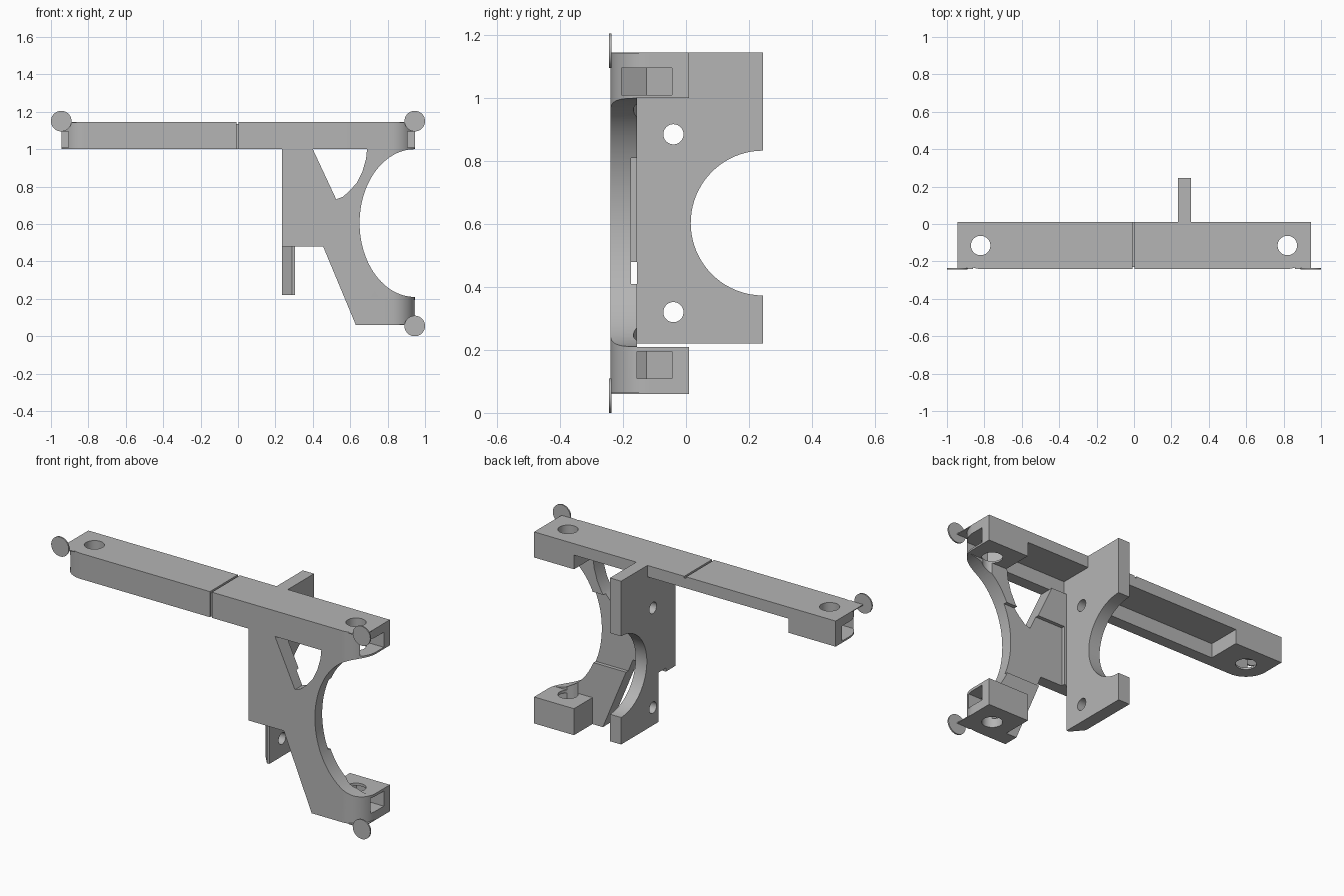
import bpy, math
from mathutils import Vector

cube = bpy.data.objects.get("Cube")
if cube:
    bpy.data.objects.remove(cube, do_unlink=True)

grey = bpy.data.materials.new("plain_grey")
grey.use_nodes = True
colour = (0.46, 0.46, 0.46, 1)
grey.diffuse_color = colour
grey.node_tree.nodes["Principled BSDF"].inputs["Base Color"].default_value = colour


def prism(name, pts, axis, lo, hi):
    """Extrude a 2D outline along the given axis."""
    place = {"x": lambda a, b, c: (c, a, b),
             "y": lambda a, b, c: (a, c, b),
             "z": lambda a, b, c: (a, b, c)}[axis]
    n = len(pts)
    verts = [place(a, b, c) for c in (lo, hi) for a, b in pts]
    faces = [list(range(n))[::-1], list(range(n, 2 * n))]
    faces += [[i, (i + 1) % n, n + (i + 1) % n, n + i] for i in range(n)]
    area = sum(pts[i - 1][0] * pts[i][1] - pts[i][0] * pts[i - 1][1] for i in range(n))
    if (area > 0) == (axis == "y"):
        faces = [f[::-1] for f in faces]
    mesh = bpy.data.meshes.new(name)
    mesh.from_pydata(verts, [], faces)
    mesh.materials.append(grey)
    ob = bpy.data.objects.new(name, mesh)
    bpy.context.collection.objects.link(ob)
    return ob


def box(name, x0, x1, y0, y1, z0, z1):
    return prism(name, [(x0, y0), (x1, y0), (x1, y1), (x0, y1)], "z", z0, z1)


def arc(cx, cy, rx, ry, start, end, steps):
    angles = [math.radians(start + (end - start) * i / steps) for i in range(steps + 1)]
    return [(cx + rx * math.cos(a), cy + ry * math.sin(a)) for a in angles]


def disc(name, cx, cy, r, axis, lo, hi):
    return prism(name, arc(cx, cy, r, r, 0, 352.5, 47), axis, lo, hi)


def cut(ob, tool, operation="DIFFERENCE"):
    mod = ob.modifiers.new("cut", "BOOLEAN")
    mod.object, mod.operation, mod.solver = tool, operation, "EXACT"
    bpy.context.view_layer.objects.active = ob
    bpy.ops.object.modifier_apply(modifier=mod.name)
    bpy.data.objects.remove(tool, do_unlink=True)


END, FRONT, BACK, R = 0.945, -0.24, 0.01, 0.125
HX, HY = END - R, FRONT + R


def rounded(x0):
    """Plan outline with a rounded front corner at the +x end."""
    return [(x0, FRONT)] + arc(HX, HY, R, R, -90, 0, 16) + [(END, BACK), (x0, BACK)]


def drill_end(ob, side, z0, z1):
    """Vertical bolt hole and side-loading nut pocket."""
    cut(ob, disc("hole", side * HX, HY, 0.052, "z", z0 - 0.3, z1 + 0.3))
    slot = [(1.1, -0.205), (0.775, -0.205), (0.728, -0.125), (0.775, -0.045), (1.1, -0.045)]
    cut(ob, prism("pocket", [(side * x, y) for x, y in slot], "z", z0, z1))


# Long top bar: rounded ends, hollowed underneath
right = rounded(0)[1:-1]
bar = prism("top_bar", right + [(-x, y) for x, y in reversed(right)], "z", 1.0, 1.145)
cut(bar, box("channel", -0.65, 0.695, -0.175, 0.2, 0.9, 1.08))
for side in (-1, 1):
    drill_end(bar, side, 1.01, 1.095)
cut(bar, box("seam_front", -0.008, 0.004, -0.3, FRONT + 0.01, 0.9, 1.2))
cut(bar, box("seam_top", -0.008, 0.004, -0.3, 0.1, 1.135, 1.2))

# Lower clamp block
block = prism("lower_block", rounded(0.695), "z", 0.06, 0.21)
drill_end(block, 1, 0.11, 0.195)

# Thin square corner sheets and round anchor discs
for name, side, z, dz in (("upper_right", -1, 1.14, 1.15),
                          ("upper_left", 1, 1.14, 1.15),
                          ("lower_left", 1, 0.06, 0.055)):
    xs = sorted((side * (HX + 0.04), side * END))
    sheet = box(name + "_corner_sheet", *xs, FRONT, HY, z, z + 0.005)
    cut(sheet, disc("hole", side * HX, HY, 0.052, "z", 0, 2))
    disc(name + "_anchor_disc", side * END, dz, 0.055, "y", FRONT - 0.004, FRONT + 0.004)

# Front web with the large curved edge and the triangular window
outline = [(0.235, 1.0), (0.235, 0.48), (0.455, 0.48), (0.63, 0.06), (END, 0.06)]
outline += arc(END, 0.605, 0.295, 0.395, 270, 90, 48)
web = prism("front_web", outline, "y", FRONT, -0.155)
window = [(0.40, 1.0), (0.525, 0.732), (0.56, 0.745), (0.595, 0.775), (0.635, 0.82),
          (0.665, 0.88), (0.685, 0.95), (0.69, 1.0)]
window = [(0.40, 1.1)] + window + [(0.69, 1.1)]
cut(web, prism("window", window, "y", -0.4, 0.1))
cut(web, box("relief", 0.32, 1.1, -0.175, 0.1, 0.41, 0.81))
cut(web, prism("round_corner", rounded(0.1), "z", 0, 1.2), "INTERSECT")
cut(web, disc("hole", HX, HY, 0.052, "z", 0, 1.2))

# Upright mounting plate with half-round cut-out and screw holes
side_outline = [(-0.155, 0.22), (0.245, 0.22)]
side_outline += arc(0.245, 0.603, 0.23, 0.23, 270, 90, 40)
side_outline += [(0.245, 1.145), (BACK - 0.01, 1.145), (BACK - 0.01, 1.08), (-0.175, 1.08),
                 (-0.175, 0.48), (-0.155, 0.48)]
plate = prism("mounting_plate", side_outline, "x", 0.235, 0.305)
for z in (0.32, 0.885):
    cut(plate, disc("screw_hole", -0.04, z, 0.032, "x", 0, 0.5))
cut(plate, prism("chamfer", [(0.2, -0.0486), (0.2, -0.2), (0.328, -0.2)], "z", 0.1, 0.5))

# Crisp edges, smooth curved walls
for ob in list(bpy.context.scene.objects):
    if ob.type == "MESH":
        bpy.ops.object.select_all(action="DESELECT")
        ob.select_set(True)
        bpy.context.view_layer.objects.active = ob
        bpy.ops.object.shade_smooth_by_angle(angle=math.radians(25))
